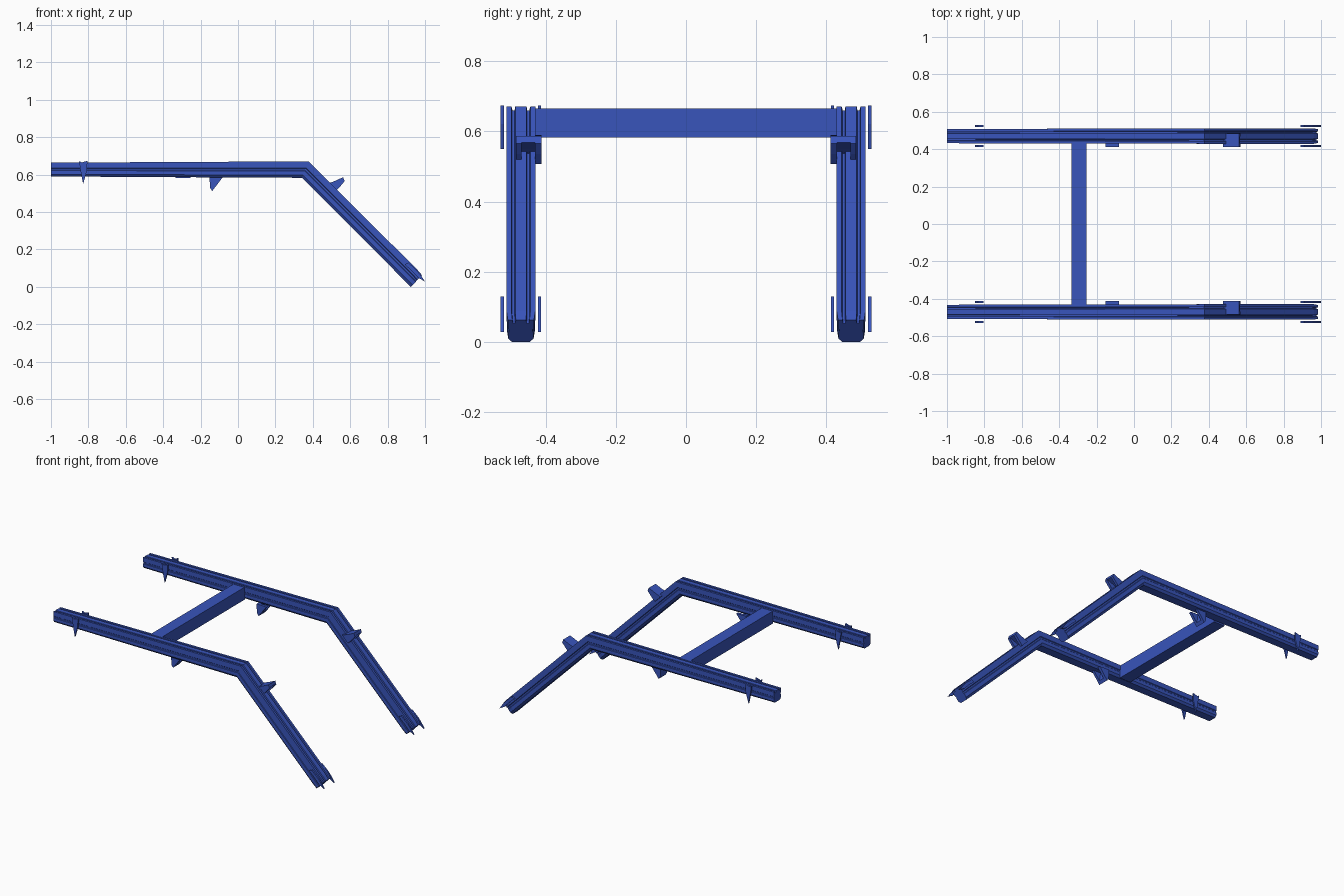
import bpy, bmesh

if "Cube" in bpy.data.objects:
    bpy.data.objects.remove(bpy.data.objects["Cube"])

mat = bpy.data.materials.new("blue_paint")
mat.diffuse_color = (0.04, 0.09, 0.5, 1)
mat.use_nodes = True
mat.node_tree.nodes["Principled BSDF"].inputs["Base Color"].default_value = mat.diffuse_color


def finish(name, bm):
    bmesh.ops.recalc_face_normals(bm, faces=bm.faces)
    me = bpy.data.meshes.new(name)
    bm.to_mesh(me)
    bm.free()
    ob = bpy.data.objects.new(name, me)
    ob.data.materials.append(mat)
    bpy.context.collection.objects.link(ob)
    return ob


def loft(bm, rings):
    """Join equal-length rings of points into a capped tube."""
    vs = [[bm.verts.new(p) for p in r] for r in rings]
    n = len(vs[0])
    for a, b in zip(vs, vs[1:]):
        for i in range(n):
            j = (i + 1) % n
            bm.faces.new((a[i], a[j], b[j], b[i]))
    bm.faces.new(vs[0])
    bm.faces.new(vs[-1])


def slab(bm, pts, y0, y1):
    """Extrude an x-z outline between two y positions."""
    loft(bm, [[(x, y, z) for x, z in pts] for y in (y0, y1)])


def mirrored(name, build):
    """Build the +y part and its reflection at -y."""
    for side, label in ((1, "back"), (-1, "front")):
        bm = bmesh.new()
        build(bm)
        for v in bm.verts:
            v.co.y *= side
        finish(f"{name}_{label}", bm)


# Rail section: (y offset, height 0..1), chamfered below, two grooves on top
half = [(0.028, 0), (0.040, 0.16), (0.040, 0.42), (0.037, 0.46),
        (0.037, 0.56), (0.041, 0.60), (0.041, 1), (0.027, 1),
        (0.025, 0.86), (0.018, 0.86), (0.016, 1)]
section = half + [(-y, h) for y, h in reversed(half)]

# Stations: bottom x,z / top x,z / width scale
stations = [((-1, 0.59), (-1, 0.664), 0.93),
            ((0.342, 0.583), (0.378, 0.671), 1.0),
            ((0.90, 0.024), (0.962, 0.088), 1.0),
            ((0.924, 0.0), (0.984, 0.062), 0.9)]


def rail(bm):
    loft(bm, [[(b[0] + (t[0] - b[0]) * h, 0.47 + y * w, b[1] + (t[1] - b[1]) * h)
               for y, h in section] for b, t, w in stations])


mirrored("bent_rail", rail)

# Cross beam joining the rails
bm = bmesh.new()
slab(bm, [(-0.335, 0.582), (-0.255, 0.582), (-0.255, 0.665), (-0.335, 0.665)], -0.435, 0.435)
finish("cross_beam", bm)

# Thin tapered clips either side of each rail
upper = [(-0.85, 0.672), (-0.835, 0.665), (-0.805, 0.674), (-0.808, 0.62),
         (-0.828, 0.55), (-0.84, 0.61)]
lower = [(0.89, 0.12), (0.91, 0.13), (0.955, 0.09), (0.975, 0.065), (1.0, 0.028),
         (0.962, 0.05), (0.93, 0.085)]


def clips(outline):
    def build(bm):
        slab(bm, outline, 0.518, 0.528)
        slab(bm, outline, 0.413, 0.422)
    return build


mirrored("upper_clip", clips(upper))
mirrored("lower_clip", clips(lower))


# Triangular brackets: two cheeks and a joining web
def bracket(cheek, web):
    def build(bm):
        slab(bm, cheek, 0.412, 0.430)
        slab(bm, cheek, 0.468, 0.484)
        slab(bm, web, 0.428, 0.470)
    return build


mirrored("under_bracket", bracket(
    [(-0.152, 0.59), (-0.08, 0.588), (-0.138, 0.512), (-0.15, 0.53)],
    [(-0.152, 0.59), (-0.135, 0.59), (-0.125, 0.53), (-0.138, 0.512), (-0.15, 0.53)]))
mirrored("slope_bracket", bracket(
    [(0.475, 0.55), (0.515, 0.565), (0.562, 0.586), (0.57, 0.565), (0.545, 0.535), (0.518, 0.507)],
    [(0.475, 0.55), (0.515, 0.565), (0.562, 0.586), (0.568, 0.568), (0.52, 0.55), (0.49, 0.535)]))
